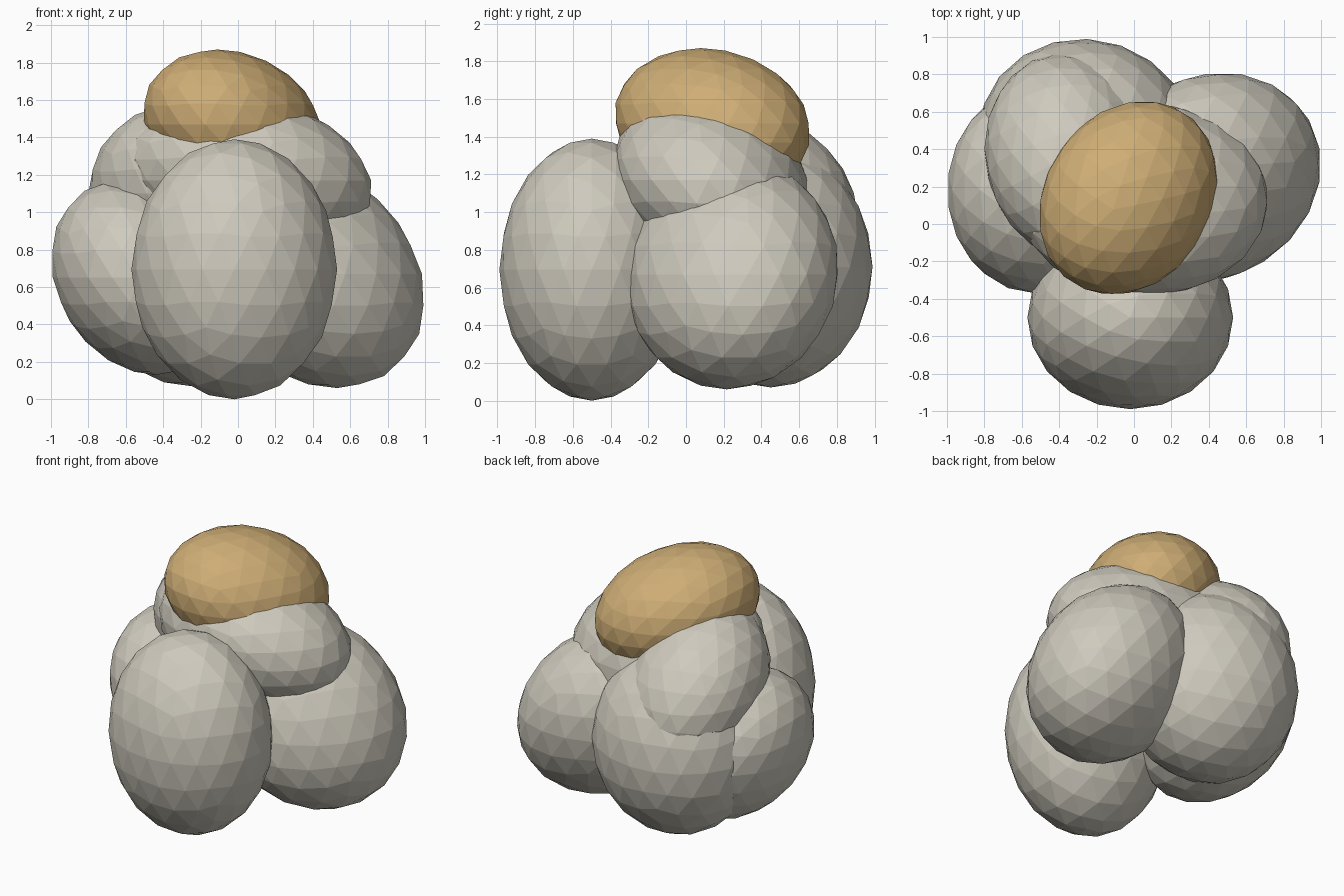
import bpy
from math import sqrt
from mathutils import Matrix

cube = bpy.data.objects.get("Cube")
if cube:
    bpy.data.objects.remove(cube, do_unlink=True)


def make_material(name, rgb):
    mat = bpy.data.materials.new(name)
    mat.use_nodes = True
    mat.diffuse_color = (*rgb, 1)
    bsdf = next(n for n in mat.node_tree.nodes if n.type == "BSDF_PRINCIPLED")
    bsdf.inputs["Base Color"].default_value = (*rgb, 1)
    return mat


def boulder(name, mat, centre, half_size, lean=(0, 0, 0)):
    """Faceted ellipsoid with given half extents; lean is its xy, xz and yz slant."""
    rx, ry, rz = half_size
    xy, xz, yz = lean
    side = sqrt(1 - xz * xz)
    skew = (xy - xz * yz) / side
    depth = sqrt(1 - yz * yz - skew * skew)
    shape = Matrix(((rx * side, 0, rx * xz),
                    (ry * skew, ry * depth, ry * yz),
                    (0, 0, rz)))
    bpy.ops.mesh.primitive_ico_sphere_add(subdivisions=3, radius=1, location=centre)
    obj = bpy.context.object
    obj.name = name
    obj.data.transform(shape.to_4x4())
    obj.data.materials.append(mat)
    return obj


stone = make_material("pale grey stone", (0.62, 0.59, 0.51))
tan = make_material("tan stone", (0.62, 0.42, 0.18))

# Bottom ring of boulders
boulder("front_boulder", stone, (-0.02, -0.50, 0.695), (0.55, 0.49, 0.695))
boulder("left_boulder", stone, (0.39, 0.245, 0.67), (0.61, 0.565, 0.61), (0.13, -0.23, 0.05))
boulder("right_boulder", stone, (-0.53, 0.18, 0.65), (0.47, 0.55, 0.52), (0, -0.2, 0))
boulder("back_boulder", stone, (-0.25, 0.45, 0.71), (0.58, 0.54, 0.64), (-0.05, 0, 0))

# Middle layer
boulder("middle_boulder", stone, (0.05, 0.13, 1.17), (0.67, 0.52, 0.45), (0, -0.15, -0.15))
boulder("upper_back_boulder", stone, (-0.35, 0.36, 1.10), (0.45, 0.55, 0.47), (-0.08, 0, -0.25))

# Capping boulder
boulder("top_boulder", tan, (-0.03, 0.14, 1.47), (0.48, 0.52, 0.40), (0.18, -0.17, -0.12))
